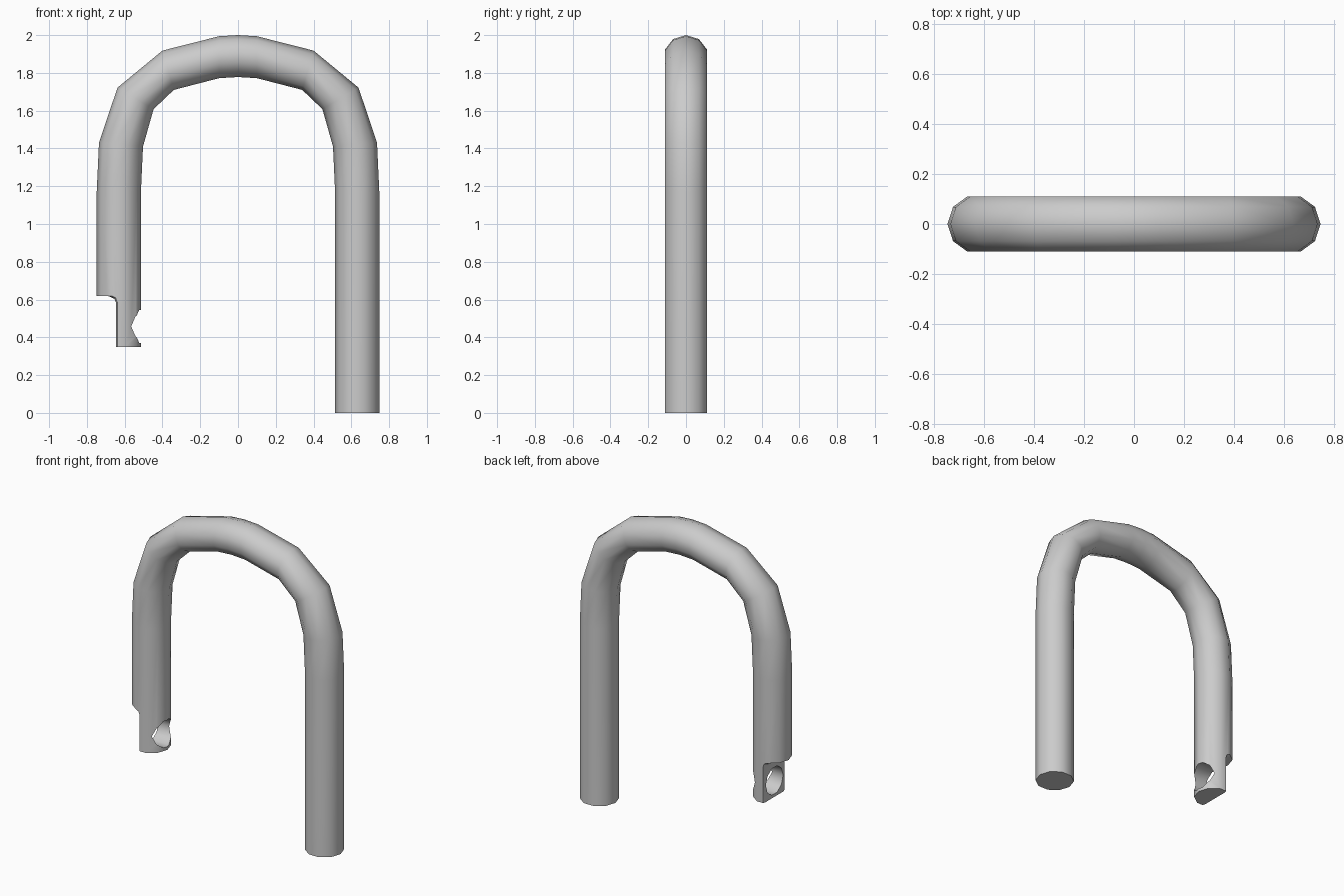
import bpy, bmesh, math
from mathutils import Vector

if "Cube" in bpy.data.objects:
    bpy.data.objects.remove(bpy.data.objects["Cube"])

def make_object(name, rings, caps=True):
    """Loft closed rings of equal length into a capped solid."""
    bm = bmesh.new()
    vs = [[bm.verts.new(p) for p in r] for r in rings]
    n = len(rings[0])
    for a, b in zip(vs, vs[1:]):
        for i in range(n):
            j = (i + 1) % n
            bm.faces.new((a[i], a[j], b[j], b[i]))
    bm.faces.new(vs[0])
    bm.faces.new(vs[-1])
    bmesh.ops.recalc_face_normals(bm, faces=bm.faces)
    me = bpy.data.meshes.new(name)
    bm.to_mesh(me)
    bm.free()
    ob = bpy.data.objects.new(name, me)
    bpy.context.collection.objects.link(ob)
    return ob

# Bent bar: (outer x, z, inner x, z) stations of one half
half = [(.748, 1.17, .514, 1.17), (.736, 1.43, .503, 1.41),
        (.638, 1.722, .447, 1.608), (.40, 1.918, .34, 1.71),
        (.10, 1.994, .10, 1.772)]
stations = [(.748, 0, .514, 0)] + half + [(0, 2.0, 0, 1.778)]
stations += [(-a, b, -c, d) for a, b, c, d in reversed(half)]
stations.append((-.748, .35, -.514, .35))

SIDES, R = 10, .117
rings = []
for ox, oz, ix, iz in stations:
    o, i = Vector((ox, 0, oz)), Vector((ix, 0, iz))
    c, h = (o + i) / 2, (o - i) / 2
    rings.append([c + h * math.cos(t) + Vector((0, R * math.sin(t), 0))
                  for t in (2 * math.pi * k / SIDES for k in range(SIDES))])
shackle = make_object("shackle_bar", rings)

# Cutter for the flat with a rounded step and softened side edges
profile = [(-.9, .2), (-.645, .2), (-.645, .58), (-.654, .604), (-.69, .62), (-.9, .62)]
flat = make_object("flat_cutter", [
    [(x + (d if x > -.8 else 0), y, z + (d if z > .3 else 0)) for x, z in profile]
    for y, d in ((-.15, .02), (-.095, 0), (.095, 0), (.15, .02))])

# Cutter for the locking hole through the flattened tip
circle = [(.09 * math.cos(t), .458 + .092 * math.sin(t))
          for t in (2 * math.pi * k / 10 for k in range(10))]
hole = make_object("hole_cutter", [[(x, y, z) for y, z in circle] for x in (-.8, -.4)])

bpy.context.view_layer.objects.active = shackle
shackle.select_set(True)
for cutter in (flat, hole):
    m = shackle.modifiers.new("cut", 'BOOLEAN')
    m.operation, m.solver, m.object = 'DIFFERENCE', 'EXACT', cutter
    bpy.ops.object.modifier_apply(modifier=m.name)
for cutter in (flat, hole):
    bpy.data.objects.remove(cutter)

bpy.ops.object.shade_smooth_by_angle(angle=math.radians(40))
